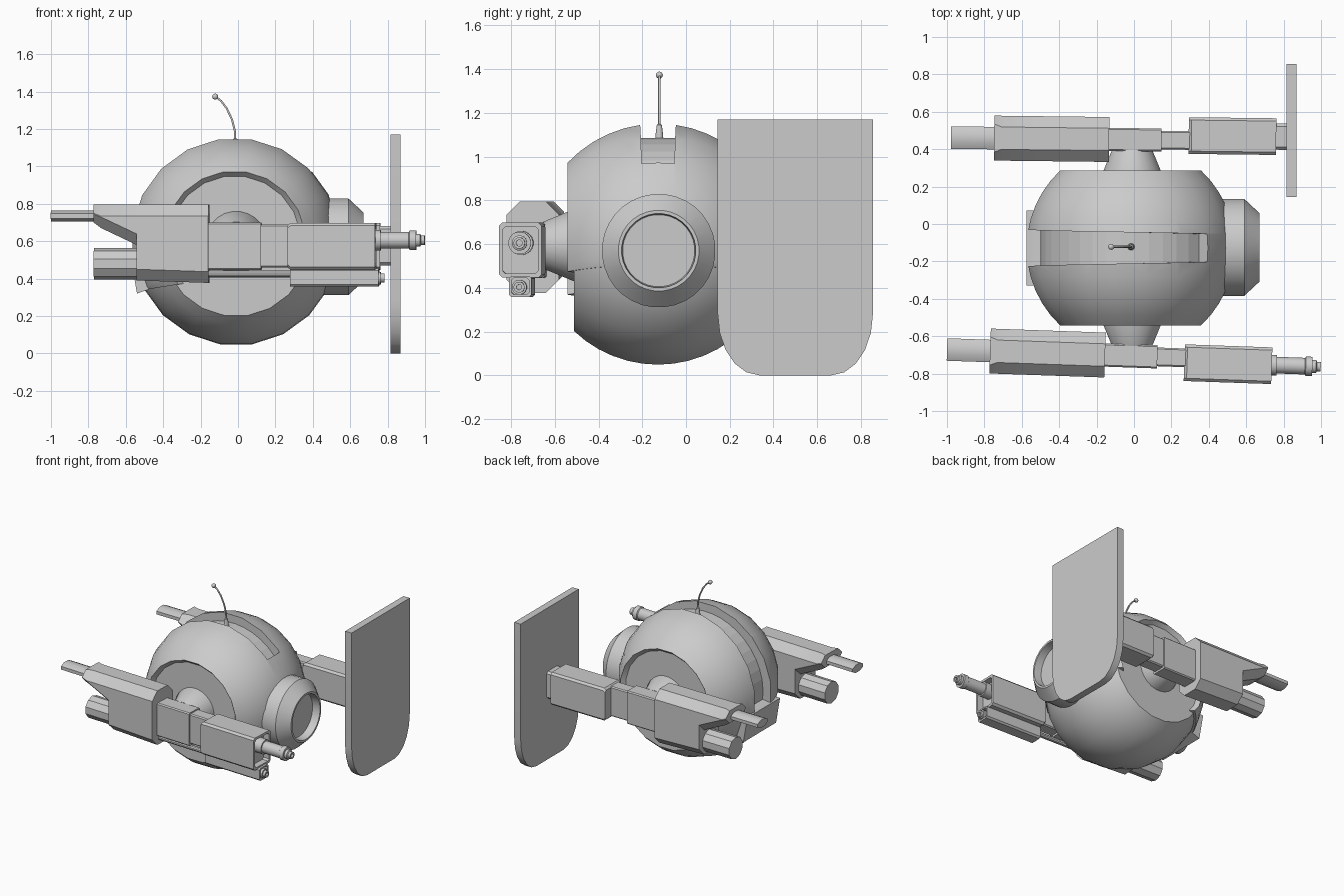
import bpy, bmesh
from math import sin, cos, pi, asin, radians
from mathutils import Vector

if "Cube" in bpy.data.objects:
    bpy.data.objects.remove(bpy.data.objects["Cube"])

C = Vector((-0.01, -0.128, 0.595))   # body centre


def finish(bm, name, loc=(0, 0, 0), yaw=0, smooth=True):
    bmesh.ops.remove_doubles(bm, verts=bm.verts, dist=1e-5)
    bmesh.ops.recalc_face_normals(bm, faces=bm.faces)
    me = bpy.data.meshes.new(name)
    bm.to_mesh(me)
    bm.free()
    ob = bpy.data.objects.new(name, me)
    bpy.context.collection.objects.link(ob)
    ob.location = loc
    ob.rotation_euler.z = yaw
    bpy.ops.object.select_all(action='DESELECT')
    bpy.context.view_layer.objects.active = ob
    ob.select_set(True)
    if smooth:
        bpy.ops.object.shade_smooth_by_angle(angle=radians(30))
    return ob


def skin(rings):
    """Joins equal rings of points with quads and caps both ends."""
    bm = bmesh.new()
    vs = [[bm.verts.new(p) for p in r] for r in rings]
    n = len(vs[0])
    for a, b in zip(vs, vs[1:]):
        for i in range(n):
            j = (i + 1) % n
            bm.faces.new((a[i], a[j], b[j], b[i]))
    bm.faces.new(vs[0])
    bm.faces.new(vs[-1])
    return bm


def lathe(profile, axis, c=(0, 0, 0), n=20, squash=1):
    """Profile of (radius, distance along axis)."""
    rings = []
    for r, t in profile:
        ring = []
        for i in range(n):
            a = 2 * pi * (i + 0.5) / n
            u, v = r * cos(a), r * sin(a) * squash
            p = {'x': (t, u, v), 'y': (u, t, v), 'z': (u, v, t)}[axis]
            ring.append(Vector(c) + Vector(p))
        rings.append(ring)
    return skin(rings)


def loft(sections, s=1):
    """Chamfered box sections along x: (x, y centre, half width, z low, z high, chamfer)."""
    rings = []
    for x, y, w, lo, hi, c in sections:
        pts = [(-w + c, lo), (w - c, lo), (w, lo + c), (w, hi - c),
               (w - c, hi), (-w + c, hi), (-w, hi - c), (-w, lo + c)]
        rings.append([(x, s * (y + p), q) for p, q in pts])
    return skin(rings)


def extrude(pts, plane, a, b):
    put = (lambda p, t: (t, p[0], p[1])) if plane == 'yz' else (lambda p, t: (p[0], t, p[1]))
    return skin([[put(p, a) for p in pts], [put(p, b) for p in pts]])


def ball(R, half):
    m = asin(half / R)
    return [(R * cos(m * k / 6), R * sin(m * k / 6)) for k in range(-6, 7)]


# Body: lower core with flat sides, upper shell with a raised chamfered rim
core = finish(lathe(ball(0.553, 0.385), 'y', C), "body_core")
bm = lathe([(0.355, -0.385)] + ball(0.563, 0.415) + [(0.355, 0.385)], 'y', C + Vector((-0.008, 0, 0)))
cut = bmesh.ops.bisect_plane(bm, geom=bm.verts[:] + bm.edges[:] + bm.faces[:],
                             plane_co=(0.5, 0, 0.5), plane_no=(-0.16, 0, 1), clear_inner=True)
bmesh.ops.holes_fill(bm, edges=[e for e in bm.edges if e.is_boundary])
shell = finish(bm, "upper_shell")

# Slot running over the top and down the rear
rings = []
for k in range(17):
    a = radians(43 + (188 - 43) * k / 16)
    w = 0.075 + 0.025 * k / 16
    rings.append([(C.x + r * cos(a), C.y + y, C.z + r * sin(a))
                  for r, y in ((0.49, -w), (0.75, -w), (0.75, w), (0.49, w))])
cutter = finish(skin(rings), "slot_cutter", smooth=False)
cutter.hide_render = True
for ob in (core, shell):
    mod = ob.modifiers.new("slot", 'BOOLEAN')
    mod.operation, mod.object, mod.solver = 'DIFFERENCE', cutter, 'EXACT'
    bpy.context.view_layer.objects.active = ob
    bpy.ops.object.modifier_apply(modifier=mod.name)
bpy.data.objects.remove(cutter)

# Rear lip below the slot
finish(extrude([(-0.575, 0.52), (-0.54, 0.32), (-0.40, 0.37), (-0.40, 0.52)], 'xz',
               C.y - 0.2, C.y + 0.2), "rear_lip", smooth=False)

# Eye on the +x side, with recessed lens
finish(lathe([(0.26, 0.40), (0.26, 0.59), (0.185, 0.67), (0.17, 0.67), (0.165, 0.61)],
             'x', (0, -0.125, 0.57), 32), "eye_housing")

# Side hubs
for s, name in ((-1, "front_hub"), (1, "back_hub")):
    finish(lathe([(0.165, s * 0.36), (0.165, s * 0.388), (0.108, s * 0.525)], 'y', C, 24), name)

# Antenna
ant = (-0.015, -0.122, 0)
finish(lathe([(0.02, 1.06), (0.018, 1.1), (0.012, 1.145), (0.006, 1.15)], 'z', ant, 12), "antenna_base")
cu = bpy.data.curves.new("antenna_stalk", 'CURVE')
cu.dimensions = '3D'
cu.bevel_depth = 0.006
cu.bevel_resolution = 1
sp = cu.splines.new('POLY')
path = [(-0.015, 1.13), (-0.017, 1.19), (-0.032, 1.25), (-0.06, 1.31), (-0.09, 1.35), (-0.122, 1.375)]
sp.points.add(len(path) - 1)
for p, (x, z) in zip(sp.points, path):
    p.co = (x, ant[1], z, 1)
bpy.context.collection.objects.link(bpy.data.objects.new("antenna_stalk", cu))
bm = bmesh.new()
bmesh.ops.create_uvsphere(bm, u_segments=12, v_segments=8, radius=0.016)
finish(bm, "antenna_tip", (-0.122, ant[1], 1.373))

# Arms: s is the side; local y points outward from the arm's axis
for s, side, dx, yaw in ((-1, "front", 0, -0.035), (1, "back", 0.022, -0.012)):
    loc = (dx, -0.128 + s * 0.578, 0)

    def part(name, secs):
        finish(loft(secs, s), f"{side}_arm_{name}", loc, yaw)

    part("rear_body", [(-0.77, 0, 0.12, 0.70, 0.795, 0.045), (-0.73, 0, 0.12, 0.67, 0.795, 0.06),
                       (-0.54, 0, 0.12, 0.58, 0.795, 0.06), (-0.54, 0, 0.12, 0.39, 0.795, 0.06),
                       (-0.155, 0, 0.12, 0.377, 0.795, 0.06)])
    part("middle", [(-0.17, 0, 0.062, 0.445, 0.70, 0.008), (0.125, 0, 0.062, 0.445, 0.70, 0.008),
                    (0.125, 0, 0.05, 0.46, 0.69, 0.008), (0.28, 0, 0.05, 0.46, 0.69, 0.008)])
    part("fore_block", [(0.27, 0.026, 0.098, 0.46, 0.685, 0.015), (0.285, 0.026, 0.098, 0.447, 0.698, 0.015),
                        (0.738, 0.026, 0.098, 0.447, 0.698, 0.015), (0.738, 0.026, 0.08, 0.465, 0.68, 0.012),
                        (0.69, 0.026, 0.08, 0.465, 0.68, 0.012)])
    finish(lathe([(0.065, -1.0), (0.065, -0.6)], 'x', (0, 0, 0.735), 8, 0.5),
           f"{side}_arm_upper_exhaust", loc, yaw)
    finish(lathe([(0.084, -0.77), (0.084, -0.5)], 'x', (0, 0, 0.48), 10),
           f"{side}_arm_lower_exhaust", loc, yaw)
    if side == "front":
        # Twin blaster barrels and the small underslung block
        finish(lathe([(0.055, 0.68), (0.055, 0.765), (0.045, 0.765), (0.045, 0.915), (0.052, 0.92),
                      (0.052, 0.955), (0.035, 0.955), (0.035, 0.975), (0.026, 0.98), (0.026, 1.0),
                      (0.014, 1.0), (0.014, 0.96)], 'x', (0, s * 0.022, 0.605), 20),
               "front_arm_barrel", loc, yaw)
        part("lower_block", [(0.28, 0.026, 0.052, 0.357, 0.455, 0.012), (0.755, 0.026, 0.052, 0.357, 0.455, 0.012),
                             (0.755, 0.026, 0.04, 0.37, 0.445, 0.01), (0.72, 0.026, 0.04, 0.37, 0.445, 0.01)])
        finish(lathe([(0.034, 0.71), (0.034, 0.765), (0.025, 0.765), (0.025, 0.785), (0.012, 0.785),
                      (0.012, 0.76)], 'x', (0, s * 0.03, 0.403), 16), "front_arm_lower_nozzle", loc, yaw)
        finish(lathe([(0.018, -0.17), (0.018, 0.29)], 'x', (0, s * 0.03, 0.425), 10),
               "front_arm_rod", loc, yaw)
    else:
        part("shield_mount", [(0.66, 0.026, 0.07, 0.47, 0.68, 0.015), (0.80, 0.026, 0.07, 0.47, 0.68, 0.015)])

# Shield plate with rounded lower corners
pts = [(0.145, 1.17)]
for c, a0 in ((0.335, 180), (0.665, 270)):
    for k in range(6):
        a = radians(a0 + 18 * k)
        pts.append((c + 0.19 * cos(a), 0.28 + 0.28 * sin(a)))
pts.append((0.855, 1.17))
finish(extrude(pts, 'yz', 0.815, 0.87), "shield_plate")
